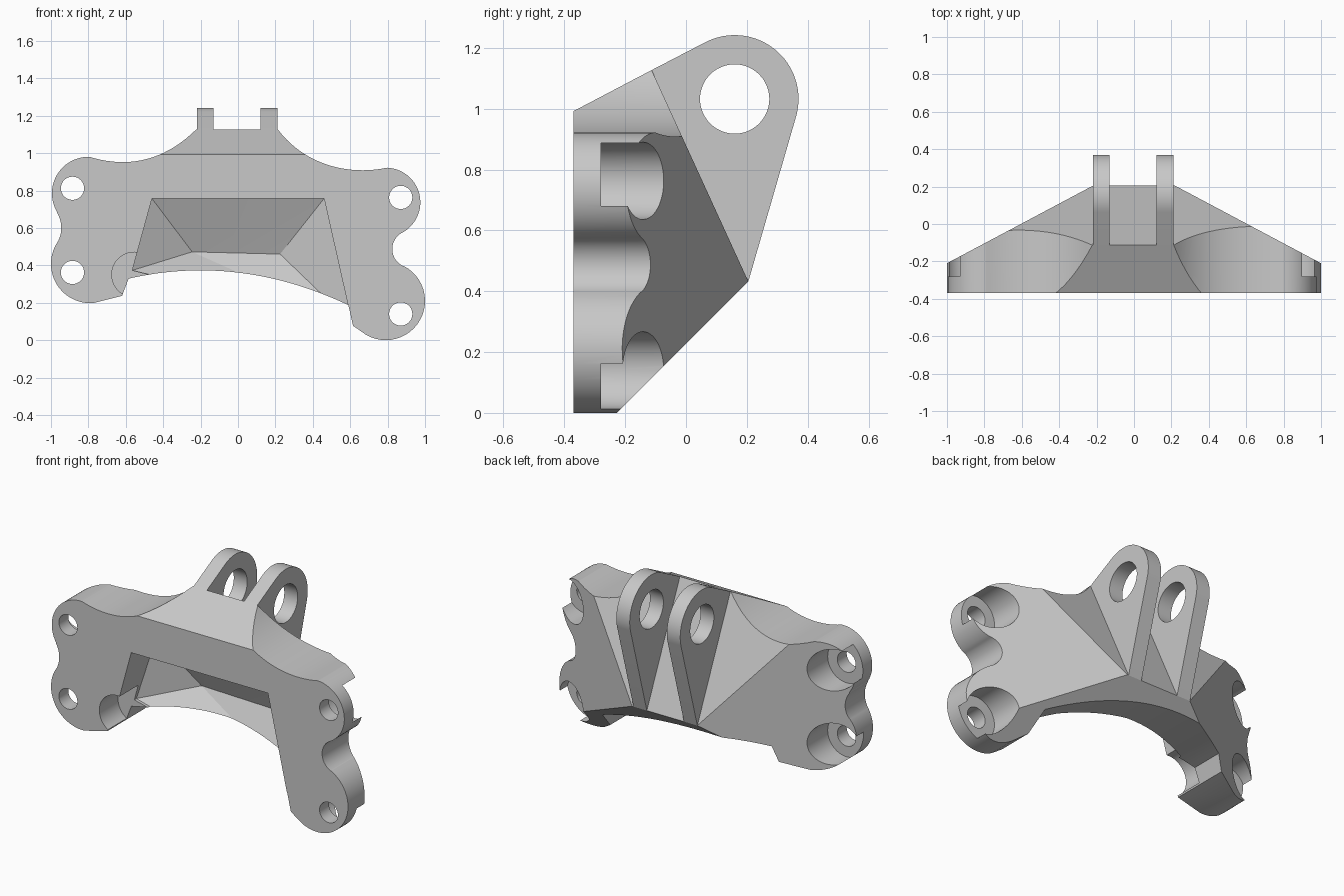
import bpy, bmesh, math
from mathutils import Vector
from mathutils.geometry import interpolate_bezier

if "Cube" in bpy.data.objects:
    bpy.data.objects.remove(bpy.data.objects["Cube"], do_unlink=True)

grey = bpy.data.materials.new("plain grey")
grey.use_nodes = True
colour = (0.58, 0.58, 0.58, 1)
grey.diffuse_color = colour
grey.node_tree.nodes["Principled BSDF"].inputs["Base Color"].default_value = colour

FRONT = -0.37
TO_3D = {
    "x": lambda a, b, d: (d, a, b),
    "y": lambda a, b, d: (a, d, b),
    "z": lambda a, b, d: (a, b, d),
}


def finish(name, bm):
    bmesh.ops.recalc_face_normals(bm, faces=bm.faces)
    mesh = bpy.data.meshes.new(name)
    bm.to_mesh(mesh)
    bm.free()
    mesh.materials.append(grey)
    obj = bpy.data.objects.new(name, mesh)
    bpy.context.collection.objects.link(obj)
    return obj


def prism(name, profile, axis, low, high):
    """Extrude a flat profile along one axis."""
    bm = bmesh.new()
    place = TO_3D[axis]
    base = bm.faces.new([bm.verts.new(place(a, b, low)) for a, b in profile])
    made = bmesh.ops.extrude_face_region(bm, geom=[base])["geom"]
    shift = Vector(place(0, 0, high - low))
    bmesh.ops.translate(bm, vec=shift, verts=[v for v in made if isinstance(v, bmesh.types.BMVert)])
    return finish(name, bm)


def hull(name, points):
    bm = bmesh.new()
    for p in points:
        bm.verts.new(p)
    bmesh.ops.convex_hull(bm, input=bm.verts)
    return finish(name, bm)


def arc(a, b, r, start, end, steps=24):
    angles = [math.radians(start + (end - start) * i / steps) for i in range(steps + 1)]
    return [(a + r * math.cos(t), b + r * math.sin(t)) for t in angles]


def circle(a, b, r):
    return arc(a, b, r, 0, 360, 48)[:-1]


def bezier(*points):
    p, h, k, q = [Vector(v) for v in points]
    return [tuple(v)[:2] for v in interpolate_bezier(p, h, k, q, 20)][1:-1]


def boolean(obj, cutter, operation):
    cutter.hide_render = True
    mod = obj.modifiers.new("cut", "BOOLEAN")
    mod.operation, mod.solver, mod.object = operation, "EXACT", cutter
    bpy.context.view_layer.objects.active = obj
    bpy.ops.object.modifier_apply(modifier=mod.name)
    bpy.data.objects.remove(cutter, do_unlink=True)


def smooth(obj):
    bpy.ops.object.select_all(action="DESELECT")
    obj.select_set(True)
    bpy.context.view_layer.objects.active = obj
    bpy.ops.object.shade_smooth_by_angle(angle=math.radians(14))


# Front outline: four bolt lobes, waists, top valleys and the lower arch
lower_right = arc(0.79, 0.21, 0.21, -120, 63)
right_waist = arc(0.925, 0.487, 0.1, 243, 119)
upper_right = arc(0.79, 0.737, 0.185, -60, 88)
right_valley = bezier(upper_right[-1], (0.6, 0.88), (0.36, 0.93), (0.21, 1.13))
crown = [(0.21, 1.13), (0.21, 1.3), (-0.22, 1.3), (-0.22, 1.13)]
upper_left = arc(-0.8, 0.785, 0.195, 88, 211)
left_valley = bezier(crown[-1], (-0.4, 0.95), (-0.6, 0.92), upper_left[0])
left_waist = arc(-1.1, 0.6, 0.155, 31, -31)
lower_left = arc(-0.79, 0.408, 0.21, 149, 275)
arch_x = [-0.585 + 1.175 * i / 30 for i in range(31)]
arch = [(x, 0.373 - 0.297 * (x + 0.2) ** 2) for x in arch_x]
outline = (lower_right + right_waist + upper_right + right_valley + crown + left_valley
           + upper_left + left_waist + lower_left + [(-0.62, 0.237)] + arch + [(0.615, 0.077)])
body = prism("bracket_body", outline, "y", FRONT, 0.4)

# Side wedge and swept-back arms
wedge = [(FRONT, 0.992), (-0.113, 1.127), (0.205, 0.432), (FRONT, -0.143)]
boolean(body, prism("wedge_limit", wedge, "x", -1.2, 1.2), "INTERSECT")
sweep = [(-1.1, -0.5), (1.1, -0.5), (1.1, -0.263), (0.21, 0.21), (-0.21, 0.21), (-1.1, -0.263)]
boolean(body, prism("sweep_limit", sweep, "z", -0.3, 1.5), "INTERSECT")

# Deep hollow: straight sides from the front rim, back walls following the outer faces
rim = [(-0.46, -0.13, 0.757), (0.46, -0.125, 0.757), (0.61, -0.204, 0.09), (-0.565, -0.17, 0.373)]
ridge = [(-0.245, 0, 0.472), (0.225, 0, 0.46)]
pocket = rim + [(x, -0.5, z) for x, y, z in rim] + ridge
boolean(body, hull("pocket_cutter", pocket), "DIFFERENCE")

# Round notch at the lower corner of the hollow
boolean(body, prism("notch_cutter", circle(-0.555, 0.35, 0.12), "y", -0.5, -0.19), "DIFFERENCE")

# Bolt holes with counterbores at the back
for x, z in [(-0.885, 0.812), (-0.885, 0.362), (0.87, 0.763), (0.87, 0.14)]:
    boolean(body, prism("bolt_cutter", circle(x, z, 0.062), "y", -0.5, 0.3), "DIFFERENCE")
    boolean(body, prism("bore_cutter", circle(x, z, 0.127), "y", -0.28, 0.4), "DIFFERENCE")
smooth(body)

# Pair of pin lugs
eye = (0.16, 1.032)
lug_profile = [(-0.113, 1.127), (-0.05, 0.8), (0.205, 0.432)] + arc(*eye, 0.21, -15, 117.6, 32)
for name, low in (("right_lug", -0.22), ("left_lug", 0.12)):
    lug = prism(name, lug_profile, "x", low, low + 0.09)
    boolean(lug, prism("pin_cutter", circle(*eye, 0.114), "x", -0.5, 0.5), "DIFFERENCE")
    smooth(lug)
